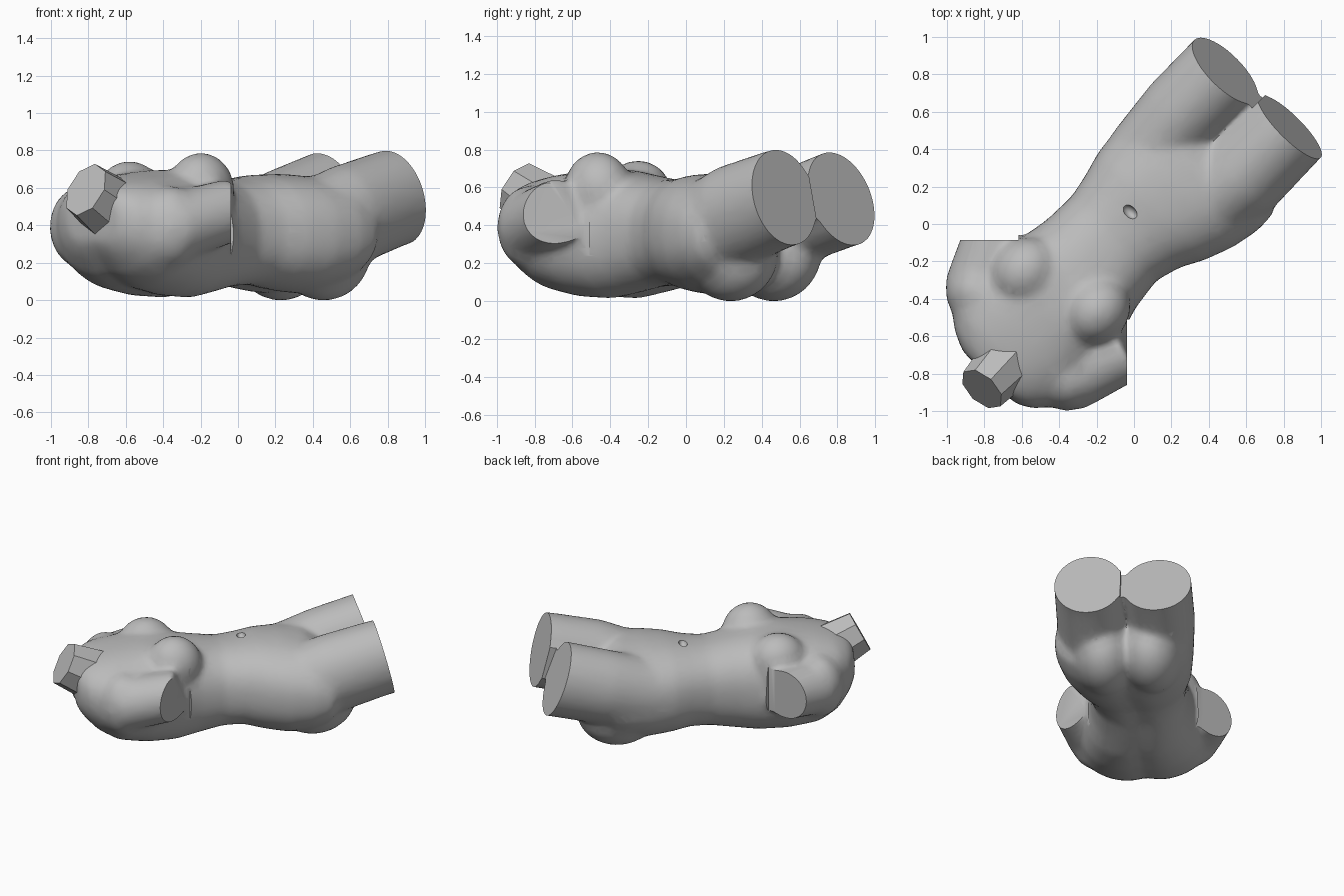
import bpy, bmesh, math
from mathutils import Matrix, Vector

if "Cube" in bpy.data.objects:
    bpy.data.objects.remove(bpy.data.objects["Cube"], do_unlink=True)

TURN = Matrix.Rotation(math.radians(45), 4, 'Z')  # body axis lies on the diagonal

stone = bpy.data.materials.new("grey_stone")
stone.use_nodes = True
stone.diffuse_color = (0.5, 0.5, 0.5, 1)
stone.node_tree.nodes["Principled BSDF"].inputs["Base Color"].default_value = (0.5, 0.5, 0.5, 1)


def make_object(name, bm):
    bmesh.ops.recalc_face_normals(bm, faces=bm.faces)
    mesh = bpy.data.meshes.new(name)
    bm.to_mesh(mesh)
    bm.free()
    mesh.materials.append(stone)
    obj = bpy.data.objects.new(name, mesh)
    bpy.context.collection.objects.link(obj)
    return obj


def skin(bm, rings):
    loops = [[bm.verts.new(p) for p in ring] for ring in rings]
    n = len(loops[0])
    for a, b in zip(loops, loops[1:]):
        for i in range(n):
            j = (i + 1) % n
            bm.faces.new((a[i], a[j], b[j], b[i]))
    bm.faces.new(loops[0])
    bm.faces.new(loops[-1])


def ball(bm, centre, radii):
    m = Matrix.Translation(centre) @ Matrix.Diagonal((*radii, 1))
    bmesh.ops.create_icosphere(bm, subdivisions=4, radius=1, matrix=m)


def limb(bm, stations, tall=1.0, sides=24):
    # tube through (centre, radius) stations, optionally taller than wide
    centres = [Vector(c) for c, r in stations]
    along = (centres[-1] - centres[0]).normalized()
    side = Vector((0, 0, 1)).cross(along).normalized()
    up = along.cross(side)
    angles = [2 * math.pi * i / sides for i in range(sides)]
    skin(bm, [[c + side * r * math.cos(t) + up * r * tall * math.sin(t) for t in angles]
              for c, (_, r) in zip(centres, stations)])


def box(centre, size, matrix=Matrix()):
    bm = bmesh.new()
    m = matrix @ Matrix.Translation(centre) @ Matrix.Diagonal((*size, 1))
    bmesh.ops.create_cube(bm, size=1, matrix=m)
    return make_object("cutter", bm)


def section(u, mid, half, low, high, sides=40):
    # rounded cross-section with a spine furrow underneath
    ring = []
    for i in range(sides):
        t = 2 * math.pi * i / sides
        c, s = math.cos(t), math.sin(t)
        v = half * math.copysign(abs(c) ** 0.85, c)
        z = (low + high) / 2 + (high - low) / 2 * math.copysign(abs(s) ** 0.85, s)
        if s < 0:
            z += 0.03 * math.exp(-(v / 0.07) ** 2)
        ring.append((u, mid + v, z))
    return ring


# Trunk from shoulders to crotch
bm = bmesh.new()
profile = [
    (-1.12, -.03, .20, .29, .57), (-1.07, -.02, .30, .22, .61), (-.98, 0, .39, .125, .645),
    (-.85, 0, .44, .05, .67), (-.65, 0, .42, .01, .695), (-.45, 0, .37, 0, .695),
    (-.30, .01, .335, .025, .67), (-.12, .02, .32, .06, .64), (.02, .015, .355, .07, .65),
    (.14, 0, .405, .045, .67), (.30, -.02, .445, .025, .675), (.46, -.03, .465, .045, .66),
    (.58, -.03, .46, .10, .60), (.67, 0, .38, .22, .48)]
skin(bm, [section(*row) for row in profile])

# Breasts
ball(bm, (-.46, -.19, .59), (.19, .17, .20))
ball(bm, (-.58, .23, .565), (.19, .17, .18))

# Thighs and buttocks
for mid, hip in ((.235, .23), (-.225, .245)):
    limb(bm, [((.28, mid * .9, .36), .215), ((.60, mid, .45), hip),
              ((.93, mid, .54), .235), ((1.2, mid, .595), .23)], 1.12)
    ball(bm, (.50, mid * .7, .255), (.29, .21, .26))

# Shoulders and arm stumps
for start, end in (((-.83, -.335, .39), (-.47, -.455, .485)), ((-.84, .335, .39), (-.53, .495, .41))):
    limb(bm, [(start, .185), (end, .17)])
    ball(bm, start, (.17, .17, .22))

bmesh.ops.transform(bm, matrix=TURN, verts=bm.verts)
torso = make_object("torso", bm)

# Flat cuts at the thighs and arms, and a dent for the navel
cutters = [box((.27, -.83, .5), (.6, .65, 1.2)), box((-.92, .22, .5), (.62, .6, 1.2))]
for where, mid, lean in ((.93, .3, -20), (.965, -.29, -14)):
    tilt = Matrix.Rotation(math.radians(lean), 4, 'Y')
    cutters.append(box((.3, mid, 0), (.6, .62, 1.4),
                       TURN @ Matrix.Translation((where, 0, .55)) @ tilt))
bm = bmesh.new()
ball(bm, (.04, .06, .66), (.03, .045, .04))
bmesh.ops.transform(bm, matrix=TURN, verts=bm.verts)
cutters.append(make_object("cutter", bm))

mod = torso.modifiers.new("merge", 'REMESH')
mod.mode = 'VOXEL'
mod.voxel_size = 0.016
mod = torso.modifiers.new("soften", 'SMOOTH')
mod.factor = 0.5
mod.iterations = 36
mod = torso.modifiers.new("simplify", 'DECIMATE')
mod.ratio = 0.15
for cutter in cutters:
    cutter.hide_render = True
    mod = torso.modifiers.new("cut", 'BOOLEAN')
    mod.operation = 'DIFFERENCE'
    mod.solver = 'EXACT'
    mod.object = cutter

bpy.context.view_layer.update()
graph = bpy.context.evaluated_depsgraph_get()
final = bpy.data.meshes.new_from_object(torso.evaluated_get(graph))
torso.modifiers.clear()
torso.data = final
final.materials.clear()
final.materials.append(stone)
for poly in final.polygons:
    poly.material_index = 0
for cutter in cutters:
    bpy.data.objects.remove(cutter, do_unlink=True)

# Faceted neck stump
bm = bmesh.new()
limb(bm, [((-.92, -.04, .45), .17), ((-1.19, -.05, .59), .135)], 1.15, 8)
bmesh.ops.transform(bm, matrix=TURN, verts=bm.verts)
neck = make_object("neck", bm)

# Rest on the ground, centred
points = [v.co for o in (torso, neck) for v in o.data.vertices]
low = Vector([min(p[i] for p in points) for i in range(3)])
high = Vector([max(p[i] for p in points) for i in range(3)])
base = Vector(((low.x + high.x) / 2, (low.y + high.y) / 2, low.z))
for obj in (torso, neck):
    obj.data.transform(Matrix.Translation(-base))

# Smooth skin with sharp cut edges
bpy.ops.object.select_all(action='DESELECT')
torso.select_set(True)
bpy.context.view_layer.objects.active = torso
bpy.ops.object.shade_smooth_by_angle(angle=math.radians(35))
